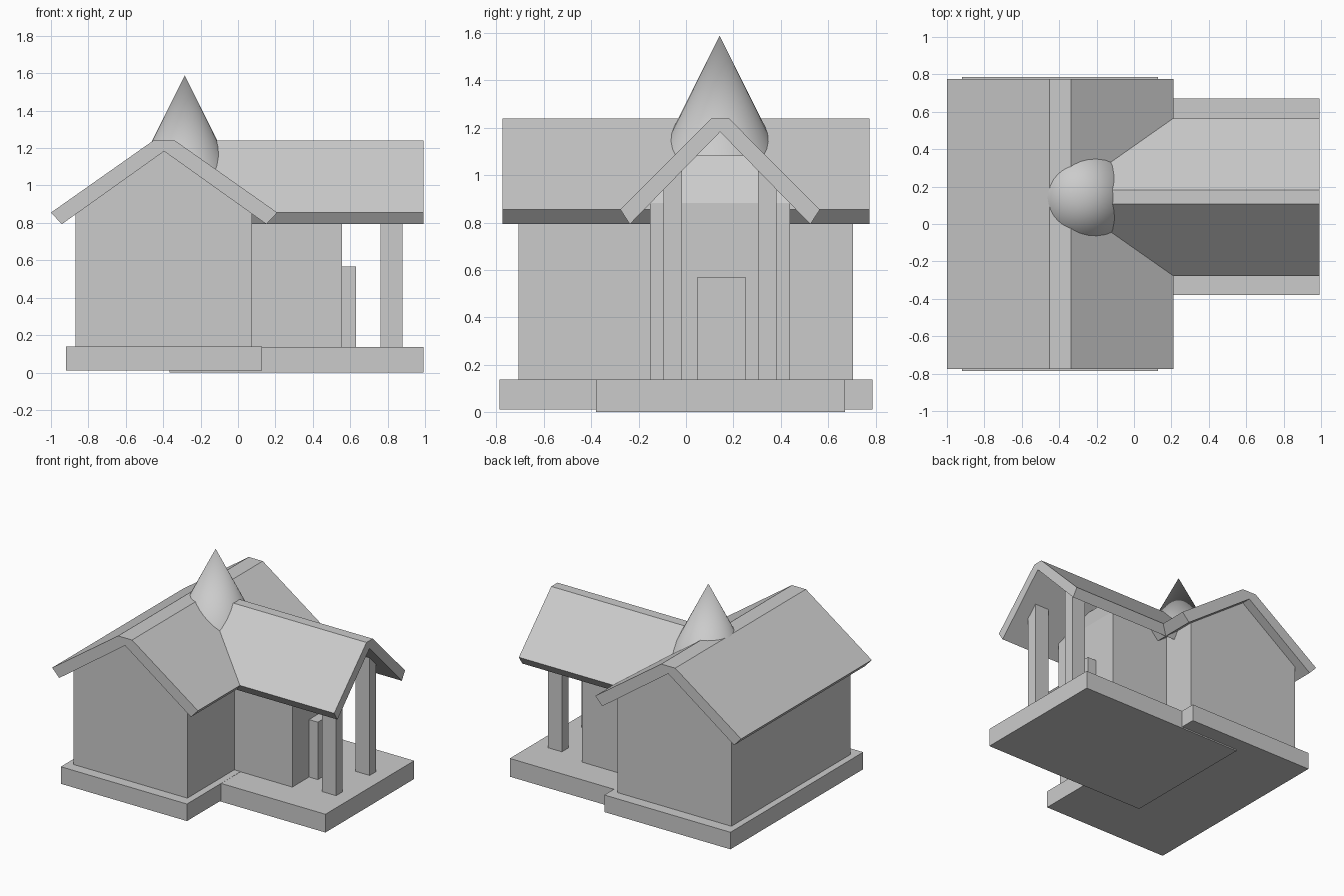
import bpy, bmesh
from math import pi

if "Cube" in bpy.data.objects:
    bpy.data.objects.remove(bpy.data.objects["Cube"])


def mesh_object(name, verts, faces):
    mesh = bpy.data.meshes.new(name)
    mesh.from_pydata(verts, [], faces)
    bm = bmesh.new()
    bm.from_mesh(mesh)
    bmesh.ops.recalc_face_normals(bm, faces=bm.faces)
    bm.to_mesh(mesh)
    bm.free()
    obj = bpy.data.objects.new(name, mesh)
    bpy.context.collection.objects.link(obj)
    return obj


def loft(name, a, b):
    n = len(a)
    sides = [(i, (i + 1) % n, (i + 1) % n + n, i + n) for i in range(n)]
    return mesh_object(name, a + b, sides + [tuple(range(n)), tuple(range(n, 2 * n))])


def prism(name, profile, axis, lo, hi):
    """Extrude a (horizontal, z) profile along x or y."""
    def place(t):
        return [(t, h, z) if axis == 'x' else (h, t, z) for h, z in profile]
    return loft(name, place(lo), place(hi))


def box(name, x0, x1, y0, y1, z0, z1):
    return prism(name, [(x0, z0), (x1, z0), (x1, z1), (x0, z1)], 'y', y0, y1)


def chevron(c, outer, inner, flat):
    """Thick gable roof section around centre c."""
    return [(c - outer, .855), (c - flat, 1.24), (c + flat, 1.24), (c + outer, .855),
            (c + inner, .793), (c, 1.183), (c - inner, .793)]


MX, WY = -.395, .144   # ridge lines of the main house and the wing

# Foundations
box('main_foundation', -.92, .127, -.787, .787, .01, .138)
box('porch_foundation', -.365, .992, -.38, .672, 0, .137)

# Main house
prism('main_walls', [(-.87, .13), (.075, .13), (.075, .85), (MX, 1.186), (-.87, .85)],
      'y', -.708, .704)
prism('main_roof', chevron(MX, .605, .547, .058), 'y', -.775, .775)

# Wing with a sloped upper end
def wing_ring(x1, half, z):
    return [(0 - .2, WY - half, z), (x1, WY - half, z), (x1, WY + half, z), (-.2, WY + half, z)]

box('wing_walls', -.2, .557, WY - .295, WY + .295, .13, .882)
loft('wing_upper_wall', wing_ring(.557, .295, .882), wing_ring(.45, .1, 1.083))
prism('wing_roof', chevron(WY, .421, .381, .037), 'x', -.36, .992)
box('door', .55, .63, .047, .253, .13, .568)

# Porch posts, tops following the roof slope
for side, label in ((-1, 'front'), (1, 'back')):
    inner, outer = WY + side * .16, WY + side * .238
    prism(label + '_porch_post',
          [(inner, .13), (outer, .13), (outer, .955), (inner, 1.035)], 'x', .763, .88)

# Spire
bpy.ops.mesh.primitive_cone_add(vertices=32, radius1=.26, radius2=0, depth=.52,
                                location=(-.285, .142, 1.588 - .26))
spire = bpy.context.object
spire.name = 'spire'
bpy.ops.object.shade_smooth_by_angle(angle=pi / 6)
